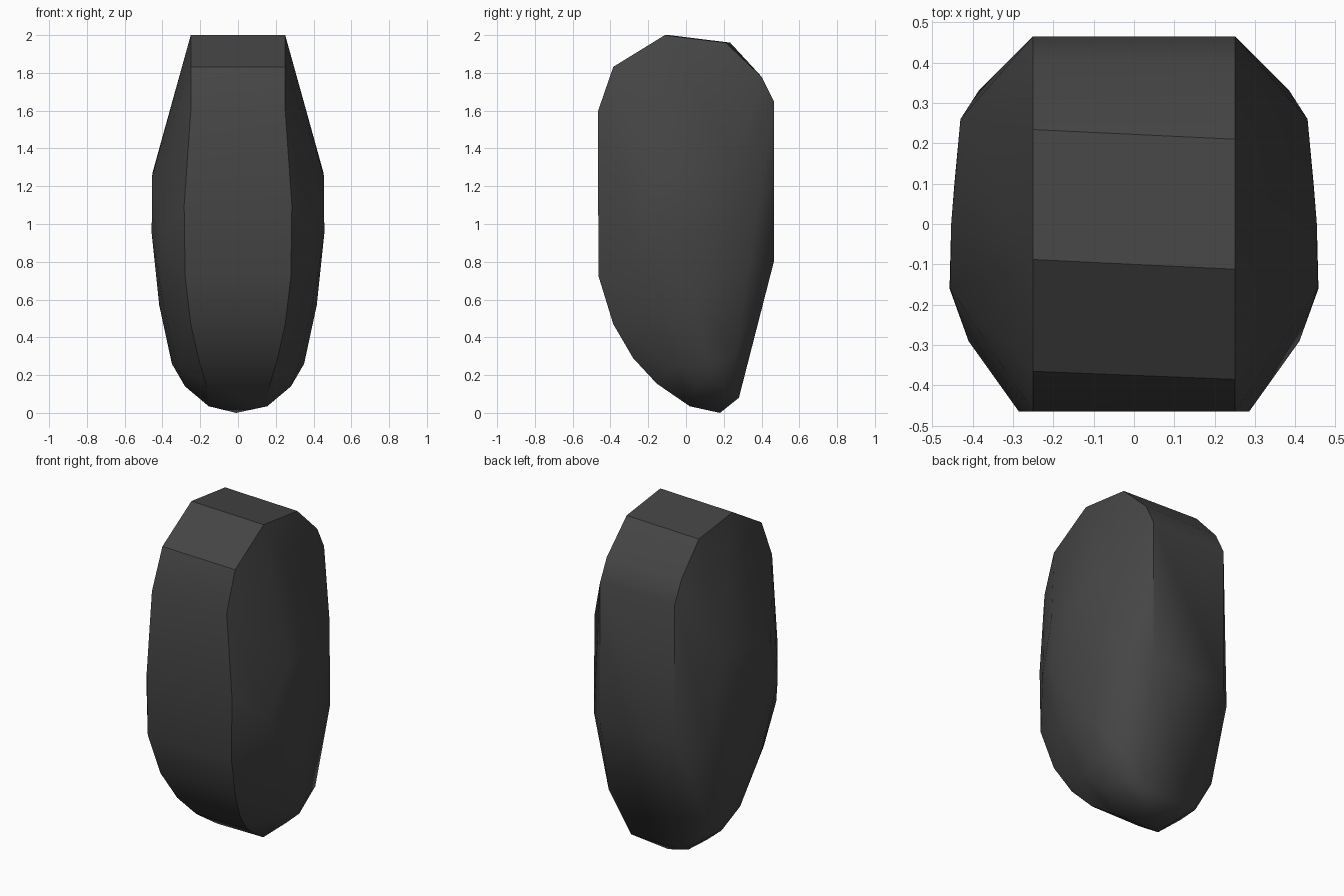
import bpy, bmesh, math

cube = bpy.data.objects.get("Cube")
if cube:
    bpy.data.objects.remove(cube, do_unlink=True)

# One dark grey stone colour
mat = bpy.data.materials.new("dark_grey")
mat.use_nodes = True
col = (0.06, 0.06, 0.06, 1)
mat.diffuse_color = col
mat.node_tree.nodes["Principled BSDF"].inputs["Base Color"].default_value = col
mat.node_tree.nodes["Principled BSDF"].inputs["Roughness"].default_value = 0.8

# Central band: half width, y, z, sideways skew of the crown edges
band = [
    (0.25, -0.10, 2.00, 0.012), (0.25, -0.375, 1.832, 0.01),
    (0.25, -0.465, 1.60, 0), (0.285, -0.465, 1.10, 0),
    (0.28, -0.462, 0.72, 0), (0.25, -0.385, 0.47, 0),
    (0.21, -0.28, 0.29, 0), (0.17, -0.155, 0.155, 0),
    (0.155, 0.02, 0.035, 0), (0.15, 0.19, 0.04, 0),
    (0.17, 0.28, 0.08, 0), (0.25, 0.465, 0.80, 0),
    (0.25, 0.465, 1.65, 0), (0.25, 0.40, 1.78, 0),
    (0.25, 0.222, 1.96, 0.012),
]
# Bulging flanks: x, y, z
flank = [
    (0.453, 0.00, 1.27), (0.455, -0.16, 1.25), (0.430, 0.26, 1.33),
    (0.457, -0.16, 0.95), (0.445, 0.10, 0.95), (0.410, -0.29, 0.95),
    (0.385, 0.33, 0.78), (0.417, 0.05, 0.57), (0.395, -0.16, 0.57),
    (0.350, 0.12, 0.26), (0.335, 0.26, 0.30), (0.320, -0.06, 0.25),
    (0.280, 0.06, 0.14), (0.270, 0.20, 0.14),
]

bm = bmesh.new()
for s in (-1, 1):
    for w, y, z, skew in band:
        bm.verts.new((s * w, y - s * skew, z))
    for x, y, z in flank:
        bm.verts.new((s * x, y, z))
# Lowest point
bm.verts.new((-0.01, 0.18, 0.0))

# Wrap the points in a closed faceted skin
res = bmesh.ops.convex_hull(bm, input=bm.verts[:])
loose = {g for g in res["geom_interior"] + res["geom_unused"]
         if isinstance(g, bmesh.types.BMVert)}
bmesh.ops.delete(bm, geom=list(loose), context='VERTS')
bmesh.ops.dissolve_limit(bm, angle_limit=math.radians(0.5),
                         verts=bm.verts[:], edges=bm.edges[:])
bmesh.ops.recalc_face_normals(bm, faces=bm.faces[:])

mesh = bpy.data.meshes.new("stone_body")
bm.to_mesh(mesh)
bm.free()
mesh.materials.append(mat)
body = bpy.data.objects.new("stone_body", mesh)
bpy.context.collection.objects.link(body)

# Smooth sides with crisp crown edges
bpy.ops.object.select_all(action='DESELECT')
body.select_set(True)
bpy.context.view_layer.objects.active = body
bpy.ops.object.shade_smooth_by_angle(angle=math.radians(30))
